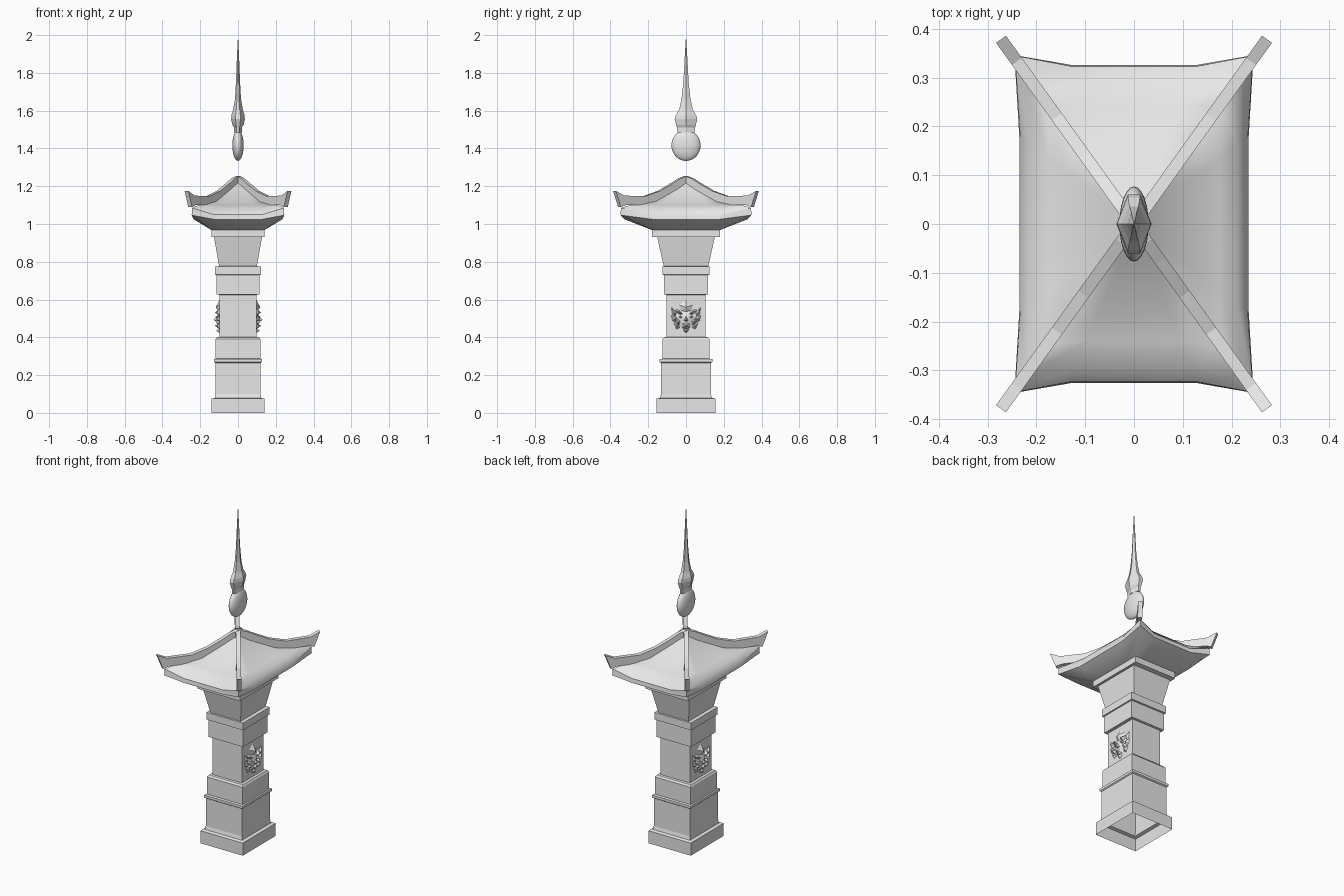
import bpy, bmesh
from math import radians
from mathutils import Vector

cube = bpy.data.objects.get("Cube")
if cube:
    bpy.data.objects.remove(cube, do_unlink=True)

stone = bpy.data.materials.new("grey_stone")
stone.use_nodes = True
GREY = (0.8, 0.8, 0.8, 1)
stone.diffuse_color = GREY
stone.node_tree.nodes["Principled BSDF"].inputs["Base Color"].default_value = GREY


def finish(name, bm, smooth=None):
    """Turn a bmesh into a named stone object."""
    bmesh.ops.recalc_face_normals(bm, faces=bm.faces)
    mesh = bpy.data.meshes.new(name)
    bm.to_mesh(mesh)
    bm.free()
    mesh.materials.append(stone)
    obj = bpy.data.objects.new(name, mesh)
    bpy.context.collection.objects.link(obj)
    if smooth:
        bpy.ops.object.select_all(action='DESELECT')
        obj.select_set(True)
        bpy.context.view_layer.objects.active = obj
        bpy.ops.object.shade_smooth_by_angle(angle=radians(smooth))
    return obj


def loft(bm, rings, cap_start=False, cap_end=False, tip=None):
    """Skin a list of rings that have equal point counts."""
    loops = [[bm.verts.new(p) for p in ring] for ring in rings]
    n = len(loops[0])
    for a, b in zip(loops, loops[1:]):
        for i in range(n):
            j = (i + 1) % n
            bm.faces.new((a[i], a[j], b[j], b[i]))
    if cap_start:
        bm.faces.new(loops[0][::-1])
    if cap_end:
        bm.faces.new(loops[-1])
    if tip:
        top = bm.verts.new(tip)
        for i in range(n):
            bm.faces.new((loops[-1][i], loops[-1][(i + 1) % n], top))


def rect(hx, hy, z):
    return [(hx, -hy, z), (hx, hy, z), (-hx, hy, z), (-hx, -hy, z)]


# Stepped tower, open underneath: half width, half depth, height
steps = [
    (.14, .155, 0), (.14, .155, .075), (.122, .137, .08),
    (.12, .132, .1), (.12, .132, .265), (.126, .139, .27), (.126, .139, .285),
    (.118, .124, .287), (.118, .124, .39), (.112, .116, .4),
    (.097, .103, .402), (.097, .103, .625),
    (.114, .116, .627), (.114, .116, .73), (.121, .125, .732),
    (.121, .125, .775), (.1, .118, .777),
    (.127, .152, .93), (.14, .18, .932), (.14, .18, .97),
]
bm = bmesh.new()
loft(bm, [rect(*s) for s in steps], cap_end=True)
finish("stepped_tower", bm)


# Roof with flared, raised corners
def eave_ring(hx, hy, z, flare=0, lift=0):
    pts = []
    k = .55
    for sx, sy in ((1, 1), (-1, 1), (-1, -1), (1, -1)):
        trio = [(sx * hx, sy * hy * k, z),
                (sx * (hx + flare), sy * (hy + 2 * flare), z + lift),
                (sx * hx * k, sy * hy, z)]
        pts += trio if sx * sy > 0 else trio[::-1]
    return pts


roof_rings = [
    eave_ring(.14, .18, .968),
    eave_ring(.235, .326, 1.025, .01, .022),
    eave_ring(.233, .323, 1.05, .011, .035),
    eave_ring(.212, .295, 1.082, .008, .014),
    eave_ring(.175, .24, 1.1, .003, .006),
    eave_ring(.13, .18, 1.12),
    eave_ring(.047, .073, 1.185),
]
bm = bmesh.new()
loft(bm, roof_rings, cap_start=True, tip=(0, 0, 1.232))
finish("curved_roof", bm, smooth=33)

# Hip beams along the diagonals: position along diagonal, height
beam_profile = [
    (0, 1.255), (.1, 1.24), (.2, 1.215), (.38, 1.175), (.58, 1.148), (.88, 1.15),
    (1, 1.175), (.93, 1.09), (.86, 1.1), (.58, 1.1), (.33, 1.13), (0, 1.2),
]
for sx, side in ((1, "left"), (-1, "right")):
    for sy, end in ((1, "back"), (-1, "front")):
        run = Vector((.2725 * sx, .3785 * sy, 0))
        across = Vector((-run.y, run.x, 0)).normalized() * .0125
        bm = bmesh.new()
        sides = [[tuple(run * t + across * s + Vector((0, 0, z)))
                  for t, z in beam_profile] for s in (-1, 1)]
        loft(bm, sides, cap_start=True, cap_end=True)
        finish(f"hip_beam_{end}_{side}", bm)

# Flattened orb floating over the peak
bm = bmesh.new()
bmesh.ops.create_uvsphere(bm, u_segments=24, v_segments=16, radius=1)
bmesh.ops.scale(bm, vec=(.03, .077, .082), verts=bm.verts)
bmesh.ops.translate(bm, vec=(0, 0, 1.416), verts=bm.verts)
finish("finial_orb", bm, smooth=60)


# Faceted spire
def blade(hx, hy, z):
    w = hx * .35
    return [(hx, 0, z), (w, hy, z), (-w, hy, z),
            (-hx, 0, z), (-w, -hy, z), (w, -hy, z)]


bm = bmesh.new()
loft(bm, [blade(*b) for b in [
    (.02, .045, 1.485), (.02, .048, 1.51), (.03, .052, 1.525), (.036, .06, 1.555),
    (.035, .054, 1.575), (.026, .036, 1.605), (.016, .024, 1.66),
    (.011, .014, 1.75), (.006, .007, 1.88)]], cap_start=True, tip=(0, 0, 2))
finish("finial_spire", bm)


# Beast masks on both sides, made of faceted gems: outline in (y, z), then peak
def gem(bm, outline, peak, sx, flip=1, base=.094):
    ring = [bm.verts.new((sx * base, flip * y, z)) for y, z in outline]
    y, z, depth = peak
    top = bm.verts.new((sx * (.097 + depth), flip * y, z))
    for i, v in enumerate(ring):
        bm.faces.new((v, ring[(i + 1) % len(ring)], top))


def both(half):
    """Close a half outline by mirroring it."""
    return half + [(-y, z) for y, z in reversed(half) if y]


centre_gems = [
    (both([(0, .605), (.042, .573), (.03, .535), (0, .52)]), (0, .56, .021)),   # crest
    (both([(0, .56), (.045, .55), (.058, .5), (.04, .45), (0, .425)]), (0, .5, .02)),
    (both([(0, .535), (.012, .515), (.02, .485), (0, .475)]), (0, .492, .033)),  # nose
    (both([(.034, .478), (.024, .45), (0, .44)]), (0, .462, .026)),              # muzzle
    (both([(.018, .448), (.012, .43), (0, .422)]), (0, .436, .02)),              # chin
]
side_gems = [
    ([(.008, .518), (.045, .55), (.062, .545), (.03, .515)], (.032, .532, .026)),   # brow
    ([(.012, .508), (.034, .52), (.042, .506), (.024, .498)], (.027, .508, .023)),  # eye
    ([(.025, .49), (.05, .505), (.056, .47), (.035, .46)], (.042, .482, .022)),     # cheek
    ([(.048, .53), (.08, .565), (.075, .525), (.058, .505)], (.064, .53, .016)),    # ear
    ([(.05, .51), (.082, .52), (.072, .485), (.052, .475)], (.06, .497, .018)),     # fin
    ([(.045, .482), (.068, .478), (.05, .44), (.03, .45)], (.048, .462, .016)),     # jaw
]
for sx, side in ((1, "left"), (-1, "right")):
    bm = bmesh.new()
    for outline, peak in centre_gems:
        gem(bm, outline, peak, sx)
    for outline, peak in side_gems:
        for flip in (1, -1):
            gem(bm, outline, peak, sx, flip)
    # Point every facet away from the wall
    mask = finish(f"beast_mask_{side}", bm)
    for p in mask.data.polygons:
        if p.normal.x * sx < 0:
            p.flip()
